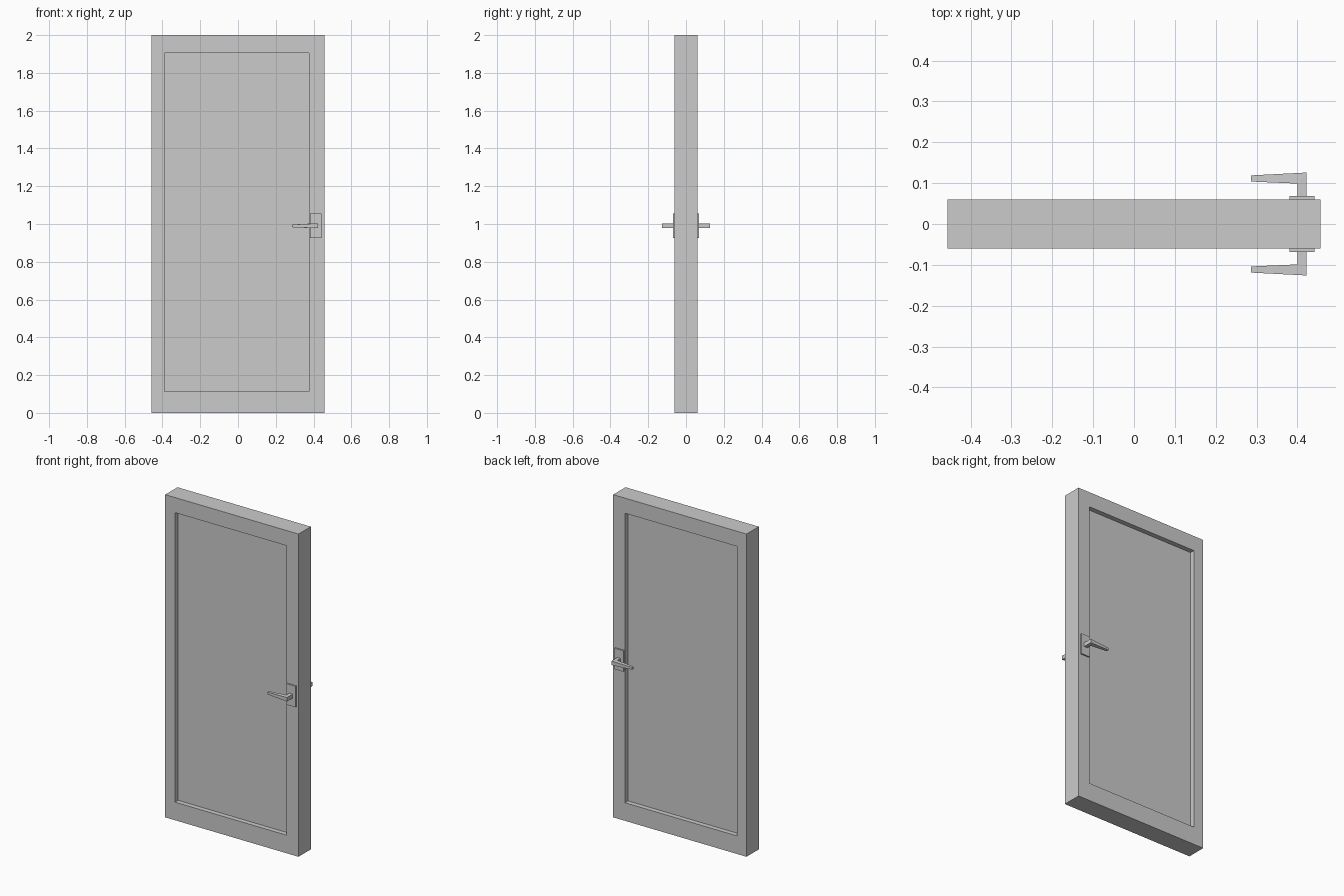
import bpy, bmesh

if "Cube" in bpy.data.objects:
    bpy.data.objects.remove(bpy.data.objects["Cube"])


def make_object(name, bm):
    bmesh.ops.recalc_face_normals(bm, faces=bm.faces)
    mesh = bpy.data.meshes.new(name)
    bm.to_mesh(mesh)
    bm.free()
    obj = bpy.data.objects.new(name, mesh)
    bpy.context.collection.objects.link(obj)
    return obj


def loft(name, sections):
    """Skin a closed solid through four-cornered sections."""
    bm = bmesh.new()
    rings = [[bm.verts.new(p) for p in s] for s in sections]
    for a, b in zip(rings, rings[1:]):
        for i in range(4):
            j = (i + 1) % 4
            bm.faces.new((a[i], a[j], b[j], b[i]))
    bm.faces.new(rings[0])
    bm.faces.new(rings[-1])
    return make_object(name, bm)


def rect_xz(x0, x1, z0, z1, y):
    return [(x0, y, z0), (x1, y, z0), (x1, y, z1), (x0, y, z1)]


def rect_yz(x, y0, y1, z0, z1):
    return [(x, y0, z0), (x, y1, z0), (x, y1, z1), (x, y0, z1)]


W, D, H = 0.457, 0.06, 2.0
RECESS = (-0.39, 0.376, 0.112, 1.906)
RECESS_DEPTH = 0.03

# Door leaf: one continuous skin from recess floor, round the frame, to recess floor
inner = D - RECESS_DEPTH
loft("door_leaf", [
    rect_xz(*RECESS, -inner),
    rect_xz(*RECESS, -D),
    rect_xz(-W, W, 0, H, -D),
    rect_xz(-W, W, 0, H, D),
    rect_xz(*RECESS, D),
    rect_xz(*RECESS, inner),
])

# Handle hardware on both faces
for side, s in (("front", -1), ("back", 1)):
    # Backing plate
    loft(side + "_handle_plate", [
        rect_xz(0.381, 0.442, 0.926, 1.056, s * D),
        rect_xz(0.381, 0.442, 0.926, 1.056, s * 0.069),
    ])
    # Handle: stem out of the plate, mitred into a lever tapering to its tip
    z0, z1 = 0.978, 1.003
    loft(side + "_handle_lever", [
        rect_xz(0.400, 0.423, z0, z1, s * 0.069),
        [(0.400, s * 0.099, z0), (0.423, s * 0.126, z0),
         (0.423, s * 0.126, z1), (0.400, s * 0.099, z1)],
        rect_yz(0.286, s * 0.104, s * 0.119, 0.983, 0.997),
    ])
